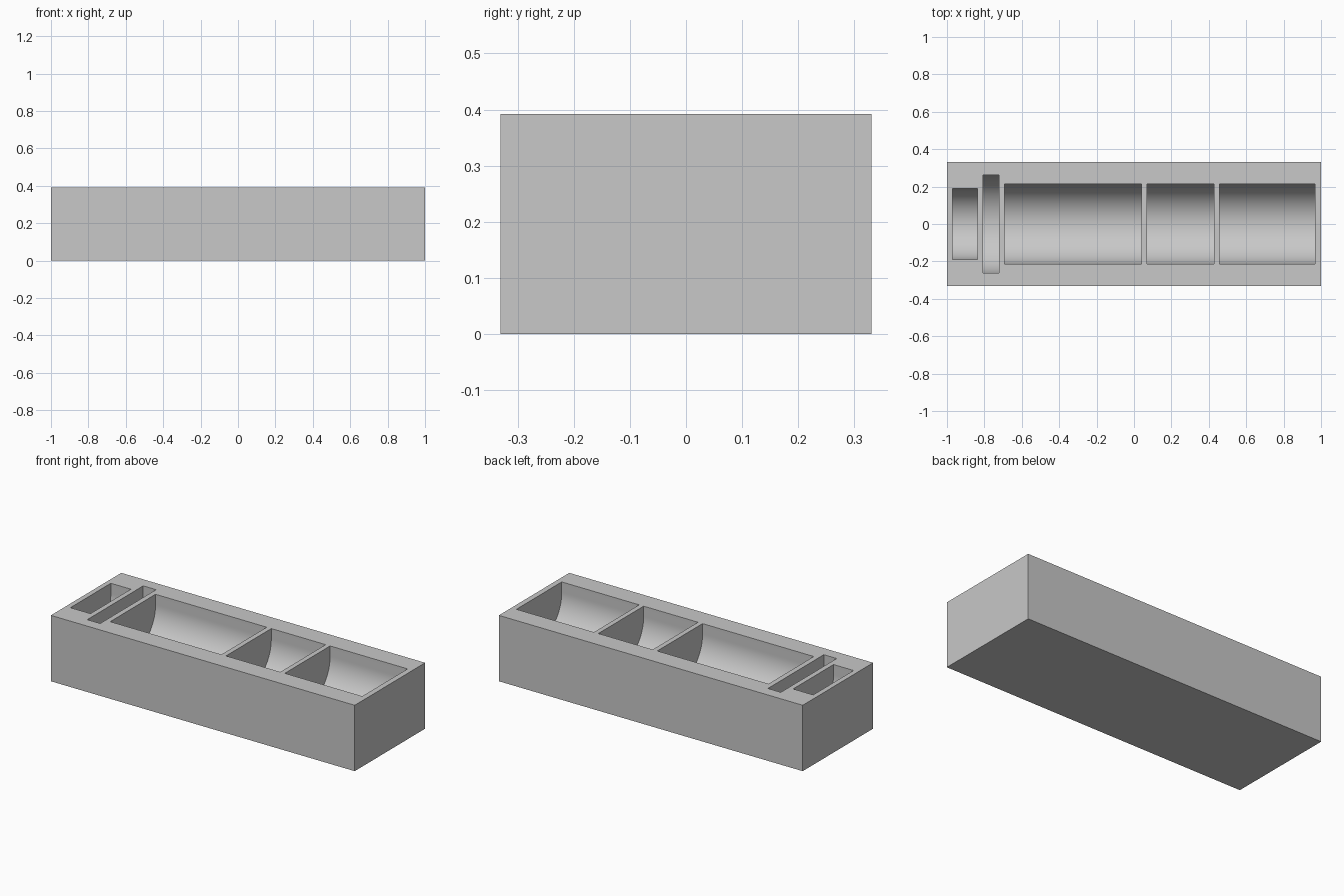
import bpy, bmesh, math

if "Cube" in bpy.data.objects:
    bpy.data.objects.remove(bpy.data.objects["Cube"])

LENGTH, WIDTH, HEIGHT = 2.0, 0.662, 0.392
AXIS_Z = 0.33          # height of the shared axis of all round pockets
SEGMENTS = 64

grey = bpy.data.materials.new("light_grey")
grey.use_nodes = True
colour = (0.58, 0.58, 0.58, 1)
grey.diffuse_color = colour
grey.node_tree.nodes["Principled BSDF"].inputs["Base Color"].default_value = colour


def make_object(name, bm):
    bmesh.ops.recalc_face_normals(bm, faces=bm.faces)
    mesh = bpy.data.meshes.new(name)
    bm.to_mesh(mesh)
    bm.free()
    mesh.materials.append(grey)
    obj = bpy.data.objects.new(name, mesh)
    bpy.context.collection.objects.link(obj)
    return obj


def pocket(bm, x0, x1, r):
    """Half-round trough with straight upper walls, running along x."""
    profile = [(r, HEIGHT + 0.1)]
    for i in range(SEGMENTS + 1):
        a = math.pi * i / SEGMENTS
        profile.append((r * math.cos(a), AXIS_Z - r * math.sin(a)))
    profile.append((-r, HEIGHT + 0.1))
    face = bm.faces.new([bm.verts.new((x0, y, z)) for y, z in profile])
    new = bmesh.ops.extrude_face_region(bm, geom=[face])["geom"]
    verts = [v for v in new if isinstance(v, bmesh.types.BMVert)]
    bmesh.ops.translate(bm, verts=verts, vec=(x1 - x0, 0, 0))


# Solid block
bm = bmesh.new()
bmesh.ops.create_cube(bm, size=1)
bmesh.ops.scale(bm, verts=bm.verts, vec=(LENGTH, WIDTH, HEIGHT))
bmesh.ops.translate(bm, verts=bm.verts, vec=(0, 0, HEIGHT / 2))
tray = make_object("storage_tray", bm)

# Five pockets: start, end, radius
bm = bmesh.new()
for x0, x1, r in [(-0.97, -0.838, 0.19), (-0.808, -0.723, 0.263),
                  (-0.692, 0.04, 0.213), (0.07, 0.428, 0.213),
                  (0.457, 0.967, 0.213)]:
    pocket(bm, x0, x1, r)
cutter = make_object("pocket_cutter", bm)
cutter.hide_render = True

# Cut the pockets, then drop the cutter
cut = tray.modifiers.new("pockets", "BOOLEAN")
cut.operation = "DIFFERENCE"
cut.solver = "EXACT"
cut.object = cutter
bpy.ops.object.select_all(action="DESELECT")
bpy.context.view_layer.objects.active = tray
tray.select_set(True)
bpy.ops.object.modifier_apply(modifier=cut.name)
bpy.data.objects.remove(cutter)
bpy.ops.object.shade_smooth_by_angle(angle=math.radians(30))
